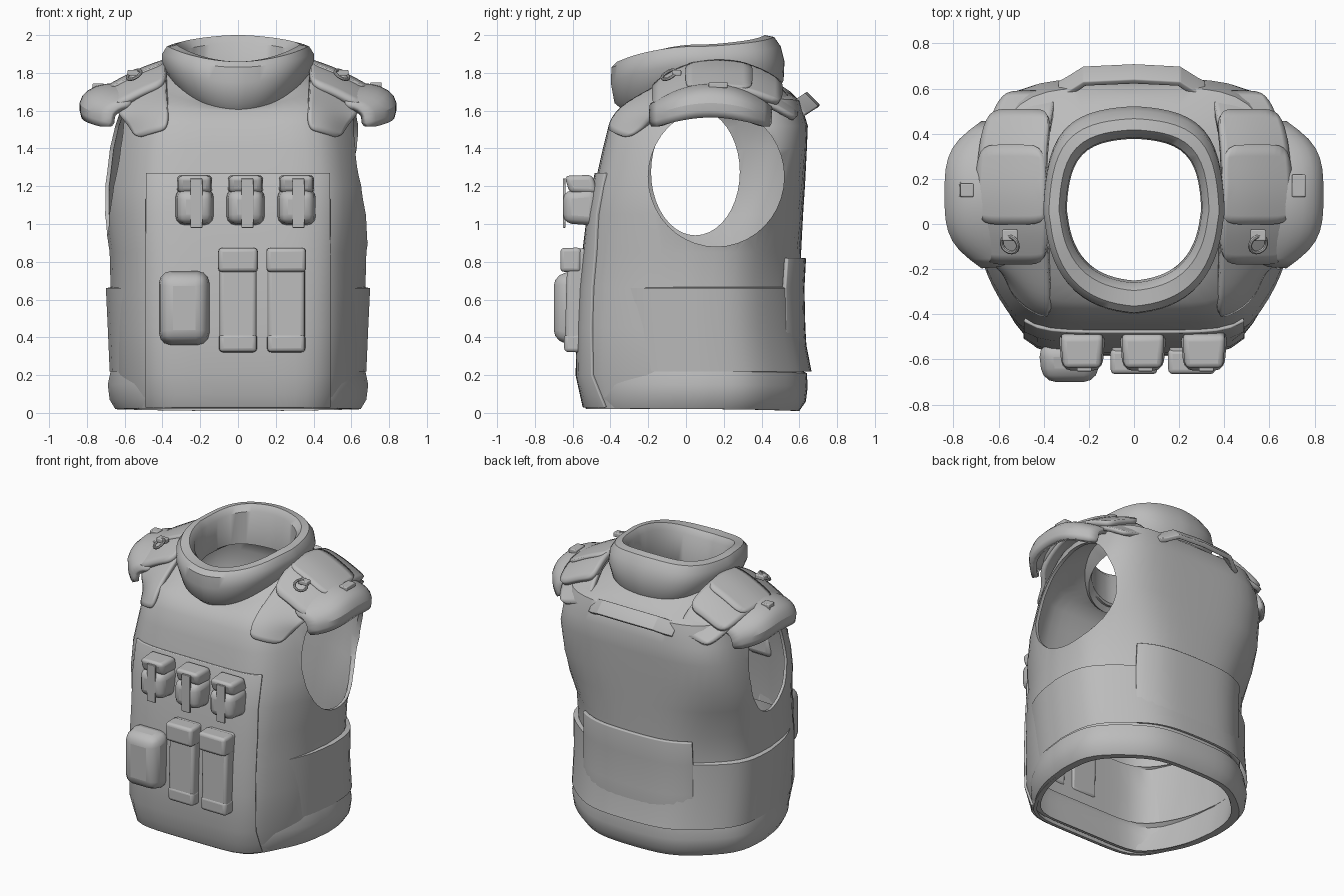
import bpy, bmesh, math
from mathutils import Vector

if "Cube" in bpy.data.objects:
    bpy.data.objects.remove(bpy.data.objects["Cube"])

fabric = bpy.data.materials.new("grey fabric")
fabric.use_nodes = True
GREY = (0.5, 0.5, 0.5, 1)
fabric.diffuse_color = GREY
fabric.node_tree.nodes["Principled BSDF"].inputs["Base Color"].default_value = GREY
parts = []


def finish(name, bm, thickness=0, bevel=0, rounds=0):
    """Turn a bmesh into a finished part."""
    bmesh.ops.recalc_face_normals(bm, faces=bm.faces)
    mesh = bpy.data.meshes.new(name)
    bm.to_mesh(mesh)
    bm.free()
    mesh.materials.append(fabric)
    ob = bpy.data.objects.new(name, mesh)
    bpy.context.collection.objects.link(ob)
    if rounds:
        ob.modifiers.new("rounding", "SUBSURF").levels = rounds
        ob.modifiers["rounding"].render_levels = rounds
    if thickness:
        mod = ob.modifiers.new("thickness", "SOLIDIFY")
        mod.thickness, mod.offset = thickness, 0
    if bevel:
        mod = ob.modifiers.new("soft edges", "BEVEL")
        mod.width, mod.segments = bevel, 3
    parts.append(ob)
    return ob


def sheet(name, rows, wrap=False, close=False, **kw):
    """Skin a grid of points; wrap joins each row, close joins last row to first."""
    bm = bmesh.new()
    vs = [[bm.verts.new(p) for p in row] for row in rows]
    n, m = len(rows), len(rows[0])
    for i in range(n if close else n - 1):
        for j in range(m if wrap else m - 1):
            a, b = vs[i], vs[(i + 1) % n]
            k = (j + 1) % m
            bm.faces.new((a[j], a[k], b[k], b[j]))
    return finish(name, bm, **kw)


def box(name, centre, size, bevel=0.02, taper=1.0, tilt=0):
    """Soft box whose front face can be narrower than its back."""
    bm = bmesh.new()
    bmesh.ops.create_cube(bm, size=1)
    for v in bm.verts:
        t = taper if v.co.y < 0 else 1
        p = Vector((v.co.x * size[0] * t, v.co.y * size[1], v.co.z * size[2] * t))
        p.y += p.z * tilt
        v.co = p + Vector(centre)
    return finish(name, bm, bevel=bevel)


# Cross-section: a unit square with chamfered, softened corners
CHEST, WAIST, ROUND = (.815, .444), (.68, .68), (.67, .67)


def back_cut(z):
    """The upper back is squarer than the waist."""
    c = .68 - .1 * min(1, max(0, (z - .85) / .5))
    return c, c


def fullness(x, y, cut, p):
    return abs(x) ** p + abs(y) ** p + (cut[0] * abs(x) + cut[1] * abs(y)) ** p


def ring(hw, yf, yb, zf, zs=None, zb=None, front=CHEST, back=WAIST, p=12, n=64):
    """Horizontal loop with separate front, side and back heights."""
    zs, zb = zf if zs is None else zs, zf if zb is None else zb
    pts = []
    for i in range(n):
        c, s = math.cos(math.tau * i / n), math.sin(math.tau * i / n)
        r = fullness(c, s, front if s < 0 else back, p) ** (-1 / p)
        y = (yf + yb) / 2 + (yb - yf) / 2 * r * s
        pts.append((hw * r * c, y, zs + s * s * ((zf if s < 0 else zb) - zs)))
    return pts


def round_ring(*args, back=ROUND):
    return ring(*args, front=ROUND, back=back, p=6)


# Torso sections: height, half width, front, back
BODY = [(.02, .62, -.53, .59), (.2, .66, -.57, .62), (.45, .67, -.565, .605),
        (.66, .675, -.555, .6), (.85, .68, -.535, .61), (1.05, .71, -.51, .62),
        (1.2, .71, -.485, .63), (1.4, .68, -.44, .64), (1.52, .65, -.41, .645),
        (1.68, .6, -.345, .6)]


def depth(x, z, sign):
    """Depth of the torso surface at a given side position and height."""
    for a, b in zip(BODY, BODY[1:]):
        if z <= b[0]:
            break
    t = min(1, max(0, (z - a[0]) / (b[0] - a[0])))
    hw, yf, yb = [p + (q - p) * t for p, q in zip(a[1:], b[1:])]
    low, high = 0, 1
    for _ in range(20):
        mid = (low + high) / 2
        if fullness(x / hw, mid, CHEST if sign < 0 else back_cut(z), 12) < 1:
            low = mid
        else:
            high = mid
    return (yf + yb) / 2 + sign * (yb - yf) / 2 * low


# Torso shell, closed between outer and inner wall
def wall(d):
    rows = [ring(hw - d, yf + d, yb - d, z, back=back_cut(z)) for z, hw, yf, yb in BODY[:-1]]
    rows.append(ring(.6 - d, -.35 + d, .605 - d, 1.6 - d, 1.67 - d, 1.65 - d,
                     back=back_cut(1.6)))
    rows.append(round_ring(.5 - d, -.32 + d, .56 - d, 1.62 - d, 1.75 - d, 1.7 - d))
    rows.append(round_ring(.36 - d, -.28 + d, .5 - d, 1.62 - d, 1.81 - d, 1.74 - d))
    return rows


torso = sheet("torso_shell", wall(0) + wall(.02)[::-1], wrap=True, close=True)


# Arm openings; the left one reaches further back
def cut_arm_hole(s, cy, ry, cz, rz, n=40):
    bm = bmesh.new()
    loop = [(cy + ry * math.cos(math.tau * i / n), cz + rz * math.sin(math.tau * i / n))
            for i in range(n)]
    ends = [[bm.verts.new((x, y, z)) for y, z in loop] for x in (.1 * s, s)]
    for e in ends:
        bm.faces.new(e)
    for j in range(n):
        k = (j + 1) % n
        bm.faces.new((ends[0][j], ends[0][k], ends[1][k], ends[1][j]))
    cutter = finish("arm_cutter", bm)
    cutter.hide_render = True
    parts.remove(cutter)
    mod = torso.modifiers.new("arm hole", "BOOLEAN")
    mod.operation, mod.object, mod.solver = "DIFFERENCE", cutter, "EXACT"
    bpy.context.view_layer.objects.active = torso
    bpy.ops.object.modifier_apply(modifier=mod.name)
    bpy.data.objects.remove(cutter)


cut_arm_hole(1, .16, .36, 1.25, .37)
cut_arm_hole(-1, .05, .235, 1.275, .335)

# Collar: thick ring, low in front and high behind
sheet("collar", [round_ring(*row, back=(.6, .6)) for row in (
    (.31, -.3, .49, 1.57, 1.7, 1.7), (.365, -.385, .52, 1.64, 1.76, 1.76),
    (.405, -.405, .525, 1.75, 1.84, 1.86), (.405, -.4, .505, 1.83, 1.9, 1.94),
    (.38, -.37, .47, 1.86, 1.94, 1.99), (.335, -.3, .42, 1.86, 1.95, 2),
    (.305, -.265, .385, 1.82, 1.91, 1.96), (.3, -.255, .38, 1.62, 1.72, 1.72))],
    wrap=True, close=True)

# Waist wrap and lower padded roll
sheet("waist_wrap", [ring(hw, -.5, yb, z) for z, hw, yb in
                     ((.22, .68, .665), (.45, .69, .62), (.66, .7, .61), (.67, .66, .585))],
      wrap=True)
sheet("lower_roll", [ring(*row) for row in (
    (.6, -.47, .57, .03, .02, .01), (.65, -.49, .6, .03, .02, .01),
    (.68, -.5, .635, .08, .07, .06), (.69, -.5, .645, .16, .15, .14),
    (.675, -.5, .64, .23, .22, .21), (.64, -.49, .6, .25, .24, .23))],
      wrap=True)


# Front and back panels following the torso
def panel(name, sign, half, levels, lift):
    sheet(name, [[(half * u / 8, depth(half * u / 8, z, sign) + sign * lift, z)
                  for u in range(-8, 9)] for z in levels], thickness=.025, bevel=.006)


panel("front_panel", -1, .485, (.03, .1, .2, .45, .66, .85, 1.05, 1.27), .002)
panel("back_panel", 1, .42, (.24, .45, .66, .82), .015)

# Magazine pouches with folded flaps
for i, x in enumerate((0, .255)):
    box(f"tall_pouch_{i}", (x, -.56, .6), (.2, .15, .55), .02, .97, .03)
    box(f"tall_flap_{i}", (x, -.61, .81), (.212, .11, .13), .02, .97)
    box(f"tall_base_{i}", (x, -.595, .37), (.205, .1, .1), .02, .95)

# Round utility pouch
box("utility_pouch", (-.285, -.615, .555), (.28, .17, .41), .06, .86)

# Small pouches with flap and pull strap
for i, x in enumerate((-.23, .04, .31)):
    box(f"small_pouch_{i}", (x, -.56, 1.09), (.21, .18, .2), .045, .85)
    box(f"small_flap_{i}", (x, -.555, 1.21), (.19, .15, .1), .025, .9, -.3)
    box(f"pull_strap_{i}", (x + .01, -.645, 1.11), (.065, .015, .26), .004)

# Shoulder straps: y, inner height, inner x, outer x, outer drop
STRAP = [(-.355, 1.5, .37, .54, .05), (-.28, 1.61, .37, .57, .08), (-.17, 1.71, .38, .64, .13),
         (0, 1.81, .38, .66, .14), (.15, 1.835, .39, .67, .14), (.35, 1.81, .39, .66, .14),
         (.5, 1.72, .36, .62, .12), (.58, 1.6, .34, .57, .05)]
CAP = [(.56, 1.73), (.7, 1.73), (.79, 1.7), (.83, 1.64), (.81, 1.57)]


def strap_rows(rows, s, raise_by=0, widen=0):
    grid = []
    for y, z, xi, xo, drop in rows:
        row = [(xi + (xo + widen - xi) * t, z + raise_by - drop * t ** 1.3)
               for t in (0, .33, .67, 1)]
        # The front end lies flat on the chest
        grid.append([(s * x, depth(x, h, -1) - .005 if y < -.2 else y, h) for x, h in row])
    return grid


def d_ring(name, at, tilt):
    bpy.ops.mesh.primitive_torus_add(major_radius=.04, minor_radius=.009, major_segments=16,
                                     minor_segments=8, location=at, rotation=tilt)
    ob = bpy.context.object
    ob.name = name
    ob.data.materials.append(fabric)
    parts.append(ob)


for side, s in (("left", 1), ("right", -1)):
    sheet(f"{side}_shoulder_strap", strap_rows(STRAP, s), thickness=.03, rounds=2)
    sheet(f"{side}_shoulder_pad", strap_rows(STRAP[2:7], s, .025, .02), thickness=.04, rounds=2)
    sheet(f"{side}_pad_band", strap_rows(STRAP[3:6], s, .035, .03), thickness=.02, rounds=2)
    # Arched cap over the upper arm
    rows = []
    for i in range(9):
        v = i / 4 - 1
        rows.append([(s * (.56 + (x - .56) * (1 - .6 * v ** 4)), .13 + .31 * v,
                      z - (.07 if x > .8 else .11) * v * v) for x, z in CAP])
    sheet(f"{side}_arm_cap", rows, thickness=.04, rounds=1)
    d_ring(f"{side}_top_ring", (s * .55, -.09, 1.79), (.45, s * .5, 0))
    box(f"{side}_ring_loop", (s * .55, -.05, 1.8), (.07, .05, .03), .006)
d_ring("right_arm_ring", (-.785, .15, 1.69), (0, -.9, 0))
box("right_arm_loop", (-.74, .15, 1.73), (.06, .06, .03), .006)
box("left_arm_loop", (.73, .17, 1.735), (.06, .1, .03), .006)

# Carry handle on the upper back
sheet("carry_handle", [[(x, y + d, z - d) for d in (-.035, .035)] for x, y, z in
                       ((-.33, .59, 1.61), (-.29, .61, 1.62), (-.22, .655, 1.65),
                        (0, .665, 1.655), (.2, .655, 1.65), (.27, .61, 1.62), (.31, .59, 1.61))],
      thickness=.03, bevel=.006)

# Smooth shading with crisp edges
bpy.ops.object.select_all(action="DESELECT")
for ob in parts:
    ob.select_set(True)
bpy.context.view_layer.objects.active = torso
bpy.ops.object.shade_smooth_by_angle(angle=math.radians(40))
